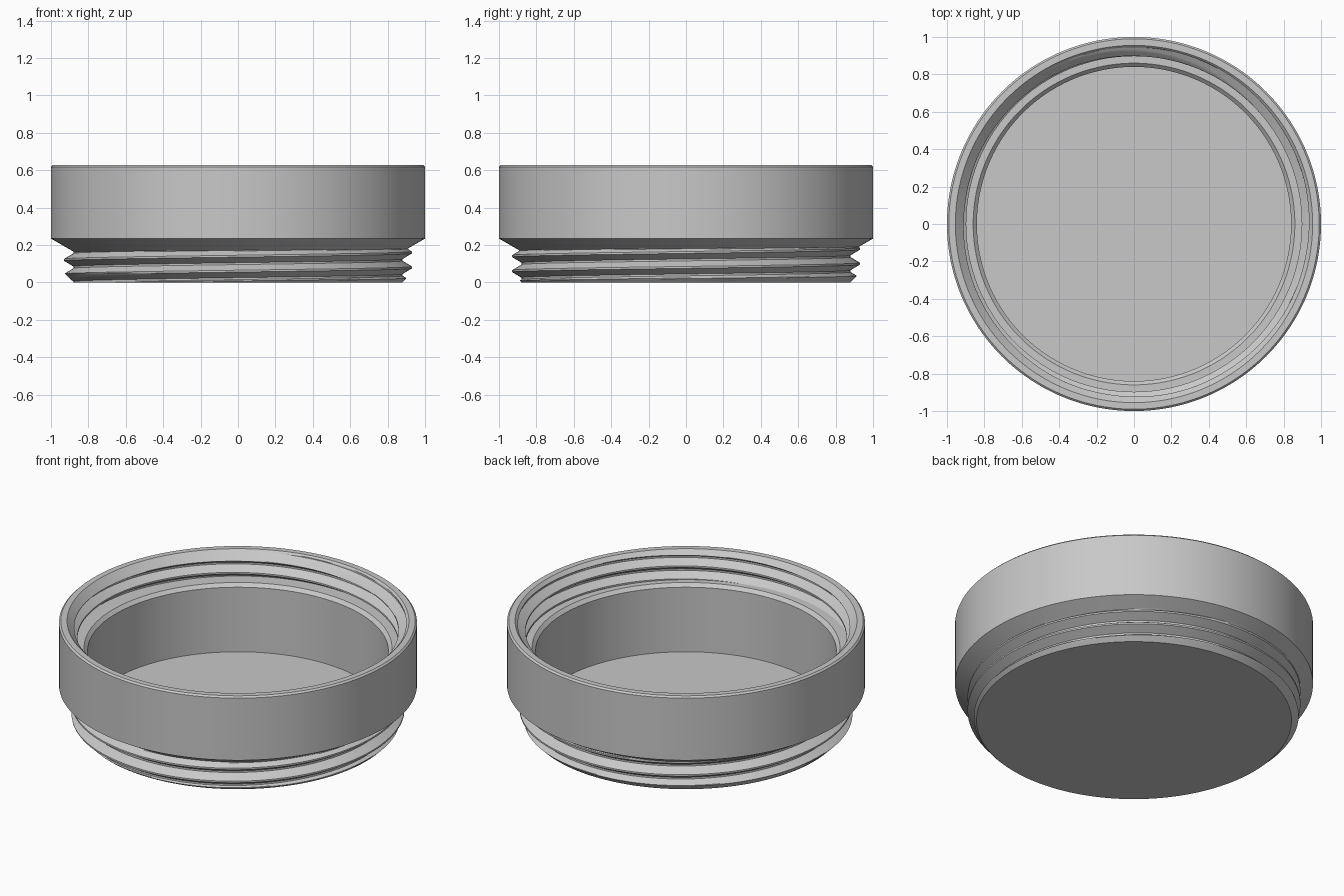
import bpy, bmesh, math

cube = bpy.data.objects.get("Cube")
if cube:
    bpy.data.objects.remove(cube, do_unlink=True)

SIDES = 192
PITCH = 0.08
HEIGHT = 0.627
LEDGE = 0.463
SHOULDER = 0.234
FLAT = 0.005           # half width of crest and root flats
FLANK = PITCH / 2 - 2 * FLAT


def clamp(v, lo, hi):
    return max(lo, min(hi, v))


def thread_radius(z, crest_z, crest, root):
    """Radius of a trapezoid thread at height z."""
    d = abs(((z - crest_z) / PITCH + 0.5) % 1 - 0.5) * PITCH
    t = clamp((d - FLAT) / FLANK, 0, 1)
    return crest + (root - crest) * t


def row_offsets(turns):
    """Row heights that follow the thread, relative to a crest."""
    half = [0, FLAT] + [FLAT + FLANK * i / 8 for i in range(1, 9)]
    one = [-FLAT - FLANK - FLAT] + [-h for h in reversed(half)] + half[1:]
    return [k * PITCH + h for k in range(-1, turns) for h in one]


OUTER_ROWS = row_offsets(4)
INNER_ROWS = row_offsets(4)[::-1]


def column(turn):
    """Half section of the container at a fraction of a full turn."""
    pts = [(0, 0)]
    # outer thread, chamfered at the base and running into the shoulder cone
    crest_z = PITCH * turn
    for h in OUTER_ROWS:
        z = clamp(crest_z + h, 0, SHOULDER)
        r = min(thread_radius(z, crest_z, 0.93, 0.88), 0.88 + z)
        pts.append((max(r, 1 - (SHOULDER - z) * math.sqrt(3)), z))
    # outer wall and rim
    pts += [(1, HEIGHT - 0.01), (0.99, HEIGHT), (0.955, HEIGHT)]
    # inner thread, chamfered at the mouth
    crest_z = LEDGE + 0.012 + PITCH * turn
    for h in INNER_ROWS:
        z = clamp(crest_z + h, LEDGE, HEIGHT)
        r = thread_radius(z, crest_z, 0.897, 0.945)
        pts.append((max(r, 0.955 - (HEIGHT - z)), z))
    # ledge, inner wall and floor
    pts += [(0.86, LEDGE), (0.84, LEDGE - 0.02), (0.84, 0.045), (0, 0.045)]
    return pts


# sweep the section round the axis
bm = bmesh.new()
columns = []
for i in range(SIDES + 1):
    a = 2 * math.pi * i / SIDES
    columns.append([bm.verts.new((r * math.cos(a), r * math.sin(a), z))
                    for r, z in column(i / SIDES)])
for a, b in zip(columns, columns[1:]):
    for j in range(len(a) - 1):
        bm.faces.new((a[j], b[j], b[j + 1], a[j + 1]))
bmesh.ops.remove_doubles(bm, verts=bm.verts, dist=0.00005)
bmesh.ops.dissolve_degenerate(bm, edges=bm.edges, dist=0.00001)
bmesh.ops.recalc_face_normals(bm, faces=bm.faces)

mesh = bpy.data.meshes.new("threaded_container")
bm.to_mesh(mesh)
bm.free()
container = bpy.data.objects.new("threaded_container", mesh)
bpy.context.collection.objects.link(container)

# plain grey
grey = bpy.data.materials.new("plain_grey")
grey.use_nodes = True
colour = (0.58, 0.58, 0.58, 1)
grey.diffuse_color = colour
grey.node_tree.nodes["Principled BSDF"].inputs["Base Color"].default_value = colour
mesh.materials.append(grey)

bpy.ops.object.select_all(action="DESELECT")
container.select_set(True)
bpy.context.view_layer.objects.active = container
bpy.ops.object.shade_smooth_by_angle(angle=math.radians(25))
